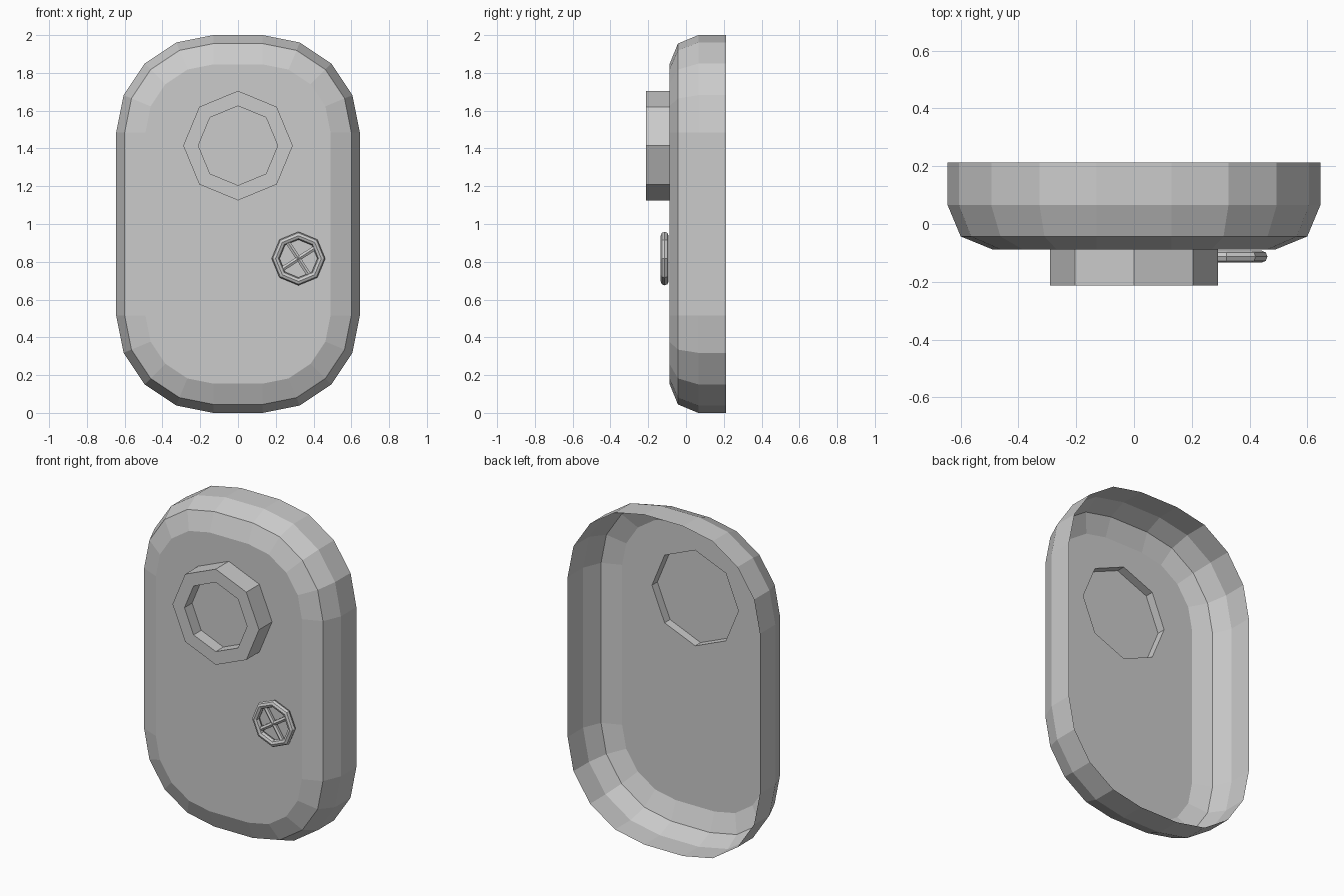
import bpy, bmesh
from math import sin, cos, pi, radians
from mathutils import Vector, Matrix

if "Cube" in bpy.data.objects:
    bpy.data.objects.remove(bpy.data.objects["Cube"])


def finish(name, bm):
    bmesh.ops.recalc_face_normals(bm, faces=bm.faces)
    me = bpy.data.meshes.new(name)
    bm.to_mesh(me)
    bm.free()
    ob = bpy.data.objects.new(name, me)
    bpy.context.collection.objects.link(ob)
    return ob


def rounded_loop(bm, r, y):
    # rounded rectangle with four segments per corner
    pts = []
    for i, (sx, sz) in enumerate([(1, 1), (-1, 1), (-1, -1), (1, -1)]):
        for k in range(5):
            a = i * pi / 2 + k * pi / 8
            pts.append(bm.verts.new((sx * 0.13 + r * cos(a), y, 1 + sz * 0.485 + r * sin(a))))
    return pts


def octagon(bm, r, y):
    return [bm.verts.new((r * cos(k * pi / 4), y, 1.415 + r * sin(k * pi / 4))) for k in range(8)]


def skin(bm, loops):
    for a, b in zip(loops, loops[1:]):
        n = len(a)
        for i in range(n):
            j = (i + 1) % n
            bm.faces.new((a[i], a[j], b[j], b[i]))


def edges_of(bm, loop):
    es = []
    for i in range(len(loop)):
        pair = (loop[i], loop[(i + 1) % len(loop)])
        es.append(bm.edges.get(pair) or bm.edges.new(pair))
    return es


# Open-backed shell with raised eight-sided collar
bm = bmesh.new()
shell = [rounded_loop(bm, r, y) for r, y in
         [(0.515, 0.213), (0.515, 0.065), (0.47, -0.043), (0.36, -0.088)]]
skin(bm, shell)
collar = [octagon(bm, r, y) for r, y in
          [(0.29, -0.088), (0.29, -0.213), (0.21, -0.213), (0.21, -0.14)]]
skin(bm, collar)
bmesh.ops.triangle_fill(bm, use_beauty=True, normal=Vector((0, -1, 0)),
                        edges=edges_of(bm, shell[-1]) + edges_of(bm, collar[0]))
finish("door_shell", bm)

# Window pane set inside the collar
bm = bmesh.new()
bm.faces.new(octagon(bm, 0.29, -0.14))
finish("window_pane", bm)

# Handwheel: eight-sided rim
center = Vector((0.32, -0.113, 0.817))
bpy.ops.mesh.primitive_torus_add(major_segments=8, minor_segments=8, major_radius=0.121,
                                 minor_radius=0.021, location=center,
                                 rotation=(pi / 2, 0, 0))
bpy.context.object.name = "wheel_rim"

# Handwheel: two crossing spokes
bm = bmesh.new()
for deg in (33, 123):
    turn = Matrix.Rotation(-radians(deg), 4, 'Y') @ Matrix.Rotation(pi / 2, 4, 'Y')
    bmesh.ops.create_cone(bm, cap_ends=True, segments=6, radius1=0.014, radius2=0.014,
                          depth=0.23, matrix=Matrix.Translation(center) @ turn)
finish("wheel_spokes", bm)
